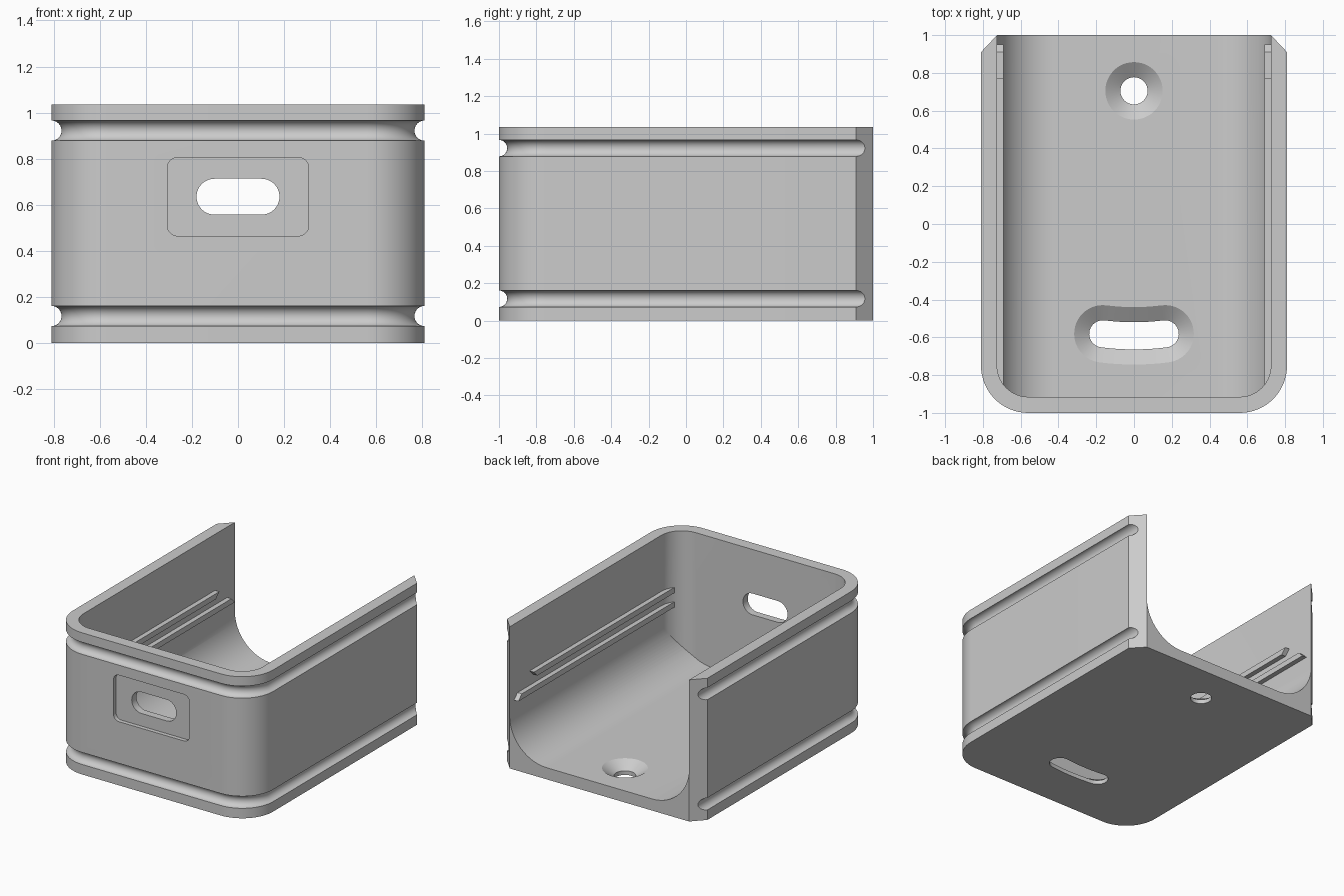
import bpy, bmesh
from math import sin, cos, pi
from mathutils import Vector

if "Cube" in bpy.data.objects:
    bpy.data.objects.remove(bpy.data.objects["Cube"])

W, H, WALL, FLOOR = 0.81, 1.035, 0.085, 0.085
INNER = W - WALL
R_OUT = 0.25

grey = bpy.data.materials.new("light_grey")
grey.use_nodes = True
grey.diffuse_color = (0.6, 0.6, 0.6, 1)
grey.node_tree.nodes["Principled BSDF"].inputs["Base Color"].default_value = (0.6, 0.6, 0.6, 1)


def arc(cx, cy, r, a0, a1, n=16):
    """Points on a circle from angle a0 to a1, given in half turns."""
    angles = [pi * (a0 + (a1 - a0) * i / n) for i in range(n + 1)]
    return [(cx + r * cos(a), cy + r * sin(a)) for a in angles]


def loft(name, rings):
    """Closed solid through matching rings of 3D points."""
    bm = bmesh.new()
    loops = [[bm.verts.new(p) for p in ring] for ring in rings]
    n = len(loops[0])
    for a, b in zip(loops, loops[1:]):
        for i in range(n):
            j = (i + 1) % n
            bm.faces.new((a[i], a[j], b[j], b[i]))
    bm.faces.new(loops[0])
    bm.faces.new(loops[-1])
    bmesh.ops.remove_doubles(bm, verts=bm.verts, dist=1e-5)
    bmesh.ops.recalc_face_normals(bm, faces=bm.faces)
    mesh = bpy.data.meshes.new(name)
    bm.to_mesh(mesh)
    bm.free()
    mesh.materials.append(grey)
    obj = bpy.data.objects.new(name, mesh)
    bpy.context.collection.objects.link(obj)
    return obj


def prism_z(name, outline, z0, z1):
    return loft(name, [[(x, y, z) for x, y in outline] for z in (z0, z1)])


def prism_y(name, outline, y0, y1):
    return loft(name, [[(x, y, z) for x, z in outline] for y in (y0, y1)])


def combine(target, tool, operation="DIFFERENCE"):
    mod = target.modifiers.new("cut", "BOOLEAN")
    mod.operation, mod.solver, mod.object = operation, "EXACT", tool
    bpy.context.view_layer.objects.active = target
    bpy.ops.object.modifier_apply(modifier=mod.name)
    bpy.data.objects.remove(tool)


def u_path(half, r, front):
    """Rounded front of the plan, from the left side round to the right."""
    return (arc(-half + r, front + r, r, 1, 1.5)
            + arc(half - r, front + r, r, 1.5, 2))


def rounded_rect(cx, cz, hx, hz, r):
    pts = []
    for k, (sx, sz) in enumerate([(1, 1), (-1, 1), (-1, -1), (1, -1)]):
        pts += arc(cx + sx * (hx - r), cz + sz * (hz - r), r, k / 2, k / 2 + 0.5, 12)
    return pts


# Outer block with rounded front and chamfered rear corners
plan = u_path(W, R_OUT, -1) + [(W, 0.91), (INNER, 1), (-INNER, 1), (-W, 0.91)]
housing = prism_z("housing", plan, 0, H)

# Cavity open at top and rear, with large fillets along the floor
cavity_plan = u_path(INNER, R_OUT - WALL, WALL - 1) + [(INNER, 1.3), (-INNER, 1.3)]
cavity = prism_z("cavity", cavity_plan, -0.5, 1.6)
r = 0.3
cx, cz = INNER + 0.0005 - r, FLOOR + r
section = (arc(-cx, cz, r, 1, 1.5, 24) + arc(cx, cz, r, 1.5, 2, 24)
           + [(1, cz + 0.001), (1, 1.4), (-1, 1.4), (-1, cz + 0.001)])
combine(cavity, prism_y("section", section, -1.4, 1.2), "INTERSECT")
combine(housing, cavity)

# Half-round grooves around the front and sides
path = [(-W, 1.2)] + u_path(W, R_OUT, -1) + [(W, 1.2)]
for z in (0.117, 0.922):
    rings = []
    for i, p in enumerate(path):
        a, b = path[max(i - 1, 0)], path[min(i + 1, len(path) - 1)]
        tangent = (Vector(b) - Vector(a)).normalized()
        if i in (0, 1, len(path) - 2, len(path) - 1):
            tangent = Vector((0, -1 if i < 2 else 1))
        side = Vector((tangent.y, -tangent.x))
        rings.append([(p[0] + side.x * u, p[1] + side.y * u, z + v)
                      for u, v in arc(0, 0, 0.044, 0, 2 - 1 / 12, 23)])
    combine(housing, loft("groove", rings))

# Shallow recess and slot in the front wall
combine(housing, prism_y("recess", rounded_rect(0, 0.635, 0.307, 0.17, 0.045), -1.2, -0.97))
combine(housing, prism_y("slot", rounded_rect(0, 0.635, 0.18, 0.078, 0.0779), -1.2, -0.8))


# Countersunk round hole and curved slot, concentric about the hole
def countersunk(name, swing, radius):
    cy = 0.705

    def outline(w):
        a0, a1 = 1.5 - swing, 1.5 + swing
        end = [(radius * cos(pi * a), cy + radius * sin(pi * a)) for a in (a0, a1)]
        pts = arc(*end[1], w, a1 + 1, a1, 20)[::-1]
        pts += arc(*end[0], w, a0 + 2, a0 + 1, 20)[::-1]
        if swing:
            outer = arc(0, cy, radius + w, a0, a1, 10)[1:-1]
            inner = arc(0, cy, radius - w, a1, a0, 10)[1:-1]
            right = arc(*end[1], w, a1, a1 + 1, 20)
            left = arc(*end[0], w, a0 + 1, a0 + 2, 20)
            return outer + right + inner + left
        return arc(0, cy, w, 0, 2 - 1 / 24, 47)

    levels = [(-0.1, 0.072), (0.03, 0.072), (FLOOR, 0.152), (0.107, 0.184)]
    return loft(name, [[(x, y, z) for x, y in outline(w)] for z, w in levels])


combine(housing, countersunk("round_hole", 0, 0))
combine(housing, countersunk("curved_slot", 0.0406, 1.297))

# Pairs of board rails with bevelled lead-in ends
rails = []
for side, label in ((1, "left"), (-1, "right")):
    for level, z0, z1, y0, y1 in (("lower", 0.48, 0.52, 0.95, 0.91),
                                  ("upper", 0.585, 0.625, 0.73, 0.77)):
        profile = [(-0.85, z0), (y0, z0), (y1, z1), (-0.85, z1)]
        rails.append(loft(f"{label}_{level}_rail",
                          [[(side * x, y, z) for y, z in profile] for x in (0.69, 0.735)]))

# Smooth curved walls, keep edges sharp
bpy.ops.object.select_all(action="DESELECT")
housing.select_set(True)
bpy.context.view_layer.objects.active = housing
bpy.ops.object.shade_smooth_by_angle(angle=pi / 6)
